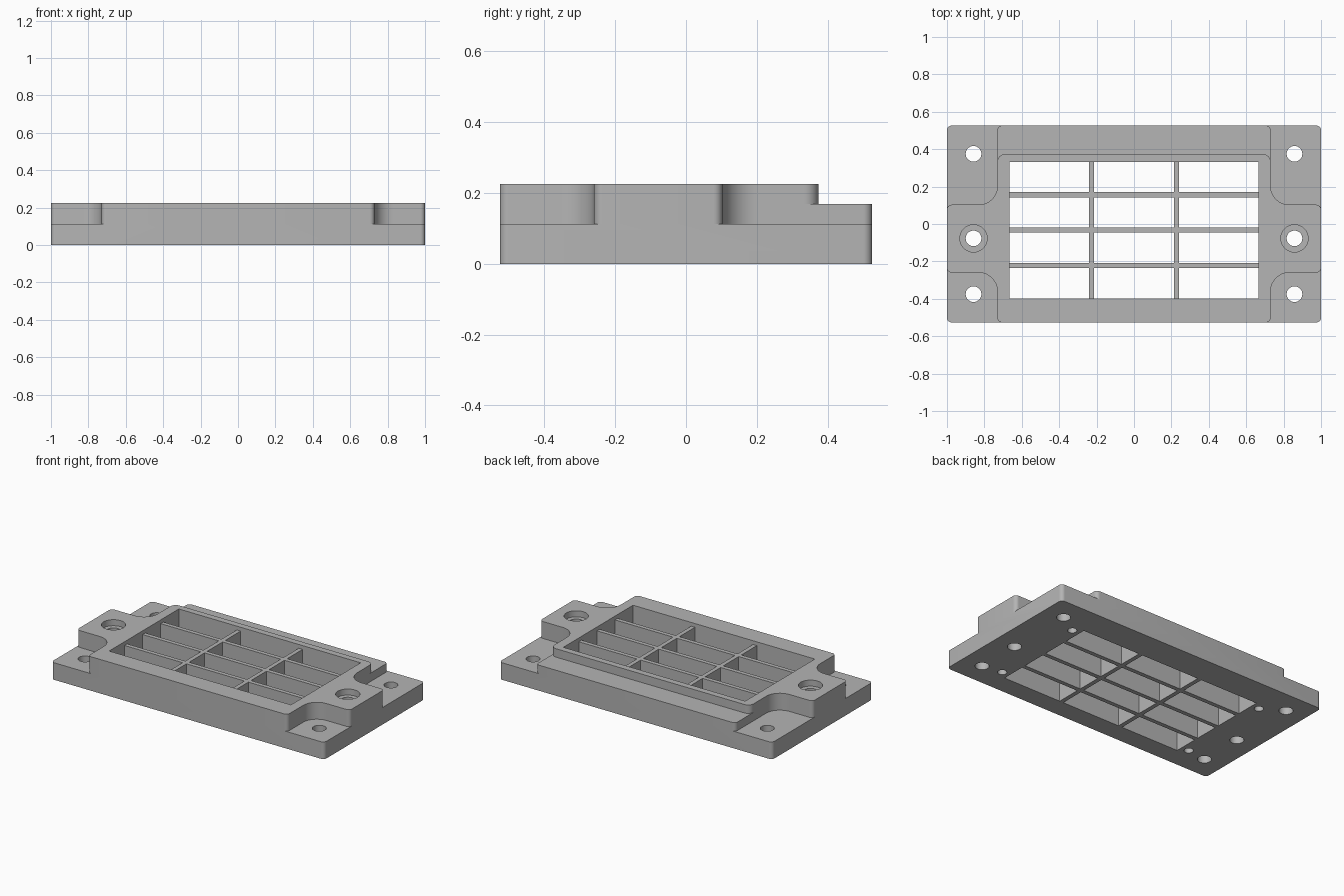
import bpy, bmesh, math
from mathutils import Vector

if "Cube" in bpy.data.objects:
    bpy.data.objects.remove(bpy.data.objects["Cube"])

HX, HY, TOP = 1.0, 0.526, 0.225      # half length, half depth, height
POCKET_Z, STEP_Z = 0.113, 0.169      # floors of the corner pockets and rear step

grey = bpy.data.materials.new("grey_metal")
grey.diffuse_color = (0.46, 0.46, 0.46, 1)
grey.use_nodes = True
grey.node_tree.nodes["Principled BSDF"].inputs["Base Color"].default_value = grey.diffuse_color


def fillet(points, steps=8):
    """Round each (x, y, radius) corner of a closed outline."""
    out = []
    n = len(points)
    for i, (x, y, r) in enumerate(points):
        p = Vector((x, y))
        if r == 0:
            arc = [p]
        else:
            a = (Vector(points[i - 1][:2]) - p).normalized()
            b = (Vector(points[(i + 1) % n][:2]) - p).normalized()
            c = p + (a + b) * r              # all corners are right angles
            arc = []
            for k in range(steps + 1):
                t = k / steps * math.pi / 2
                arc.append(c - b * r * math.cos(t) - a * r * math.sin(t))
        for q in arc:
            if not out or (q - out[-1]).length > 1e-4:
                out.append(q)
    if (out[0] - out[-1]).length < 1e-4:
        out.pop()
    return out


def prism(name, outline, z0, z1):
    """Extrude a flat outline between two heights."""
    bm = bmesh.new()
    low = [bm.verts.new((p[0], p[1], z0)) for p in outline]
    high = [bm.verts.new((p[0], p[1], z1)) for p in outline]
    n = len(low)
    bm.faces.new(low)
    bm.faces.new(high)
    for i in range(n):
        j = (i + 1) % n
        bm.faces.new((low[i], low[j], high[j], high[i]))
    bmesh.ops.recalc_face_normals(bm, faces=bm.faces)
    me = bpy.data.meshes.new(name)
    bm.to_mesh(me)
    bm.free()
    me.materials.append(grey)
    ob = bpy.data.objects.new(name, me)
    bpy.context.collection.objects.link(ob)
    return ob


def rect(x0, x1, y0, y1):
    return [(x0, y0), (x1, y0), (x1, y1), (x0, y1)]


def circle(x, y, r, n=32):
    return [(x + r * math.cos(2 * math.pi * k / n), y + r * math.sin(2 * math.pi * k / n))
            for k in range(n)]


def cut(target, outline, z0, z1):
    cutter = prism("cutter", outline, z0, z1)
    cutter.hide_render = True
    mod = target.modifiers.new("cut", 'BOOLEAN')
    mod.operation = 'DIFFERENCE'
    mod.solver = 'EXACT'
    mod.object = cutter
    bpy.context.view_layer.objects.active = target
    bpy.ops.object.modifier_apply(modifier=mod.name)
    bpy.data.objects.remove(cutter)


# Main block with rounded vertical corners
R = 0.025
frame = prism("frame", fillet([(-HX, -HY, R), (HX, -HY, R), (HX, HY, R), (-HX, HY, R)]), 0, TOP)

# Four corner pockets, with a wide inner fillet and small rounded exits
PX = 0.73
for sx in (-1, 1):
    for sy, py in ((-1, 0.26), (1, 0.103)):
        pts = [(PX - R, HY, 0), (PX, HY, R), (PX, py, 0.1), (HX, py, R), (HX, py - R, 0),
               (1.1, py - R, 0), (1.1, 0.65, 0), (PX - R, 0.65, 0)]
        cut(frame, fillet([(sx * x, sy * y, r) for x, y, r in pts]), POCKET_Z, 0.4)

# Rear step
SY, SR = 0.374, 0.04
cut(frame, fillet([(PX, SY - SR, 0), (PX, SY, SR), (-PX, SY, SR), (-PX, SY - SR, 0),
                   (-0.8, SY - SR, 0), (-0.8, 0.65, 0), (0.8, 0.65, 0), (0.8, SY - SR, 0)]),
    STEP_Z, 0.4)

# Central window
GX, GY0, GY1 = 0.666, -0.397, 0.332
cut(frame, rect(-GX, GX, GY0, GY1), -0.1, 0.4)

# Screw holes, counterbores and blind holes underneath
for sx in (-1, 1):
    for y in (-0.375, -0.077, 0.375):
        cut(frame, circle(sx * 0.858, y, 0.042), -0.1, 0.4)
    cut(frame, circle(sx * 0.858, -0.077, 0.073), TOP - 0.04, 0.4)
    for y in (-0.355, 0.29):
        cut(frame, circle(sx * 0.72, y, 0.028, 24), -0.1, 0.08)

# Grid bars: long bars across, short bars between them
BAR, BAR_TOP = 0.028, TOP - 0.025
row = (GY1 - GY0 - 3 * BAR) / 4
col = (2 * GX - 2 * BAR) / 3
for i in range(4):
    y0 = GY0 + i * (row + BAR)
    if i < 3:
        prism("long_bar", rect(-GX, GX, y0 + row, y0 + row + BAR), 0, BAR_TOP)
    for j in (1, 2):
        x1 = -GX + j * (col + BAR)
        prism("short_bar", rect(x1 - BAR, x1, y0, y0 + row), 0, BAR_TOP)

# Smooth the rounded walls, keep the edges sharp
bpy.ops.object.select_all(action='DESELECT')
frame.select_set(True)
bpy.context.view_layer.objects.active = frame
bpy.ops.object.shade_smooth_by_angle(angle=math.radians(30))
